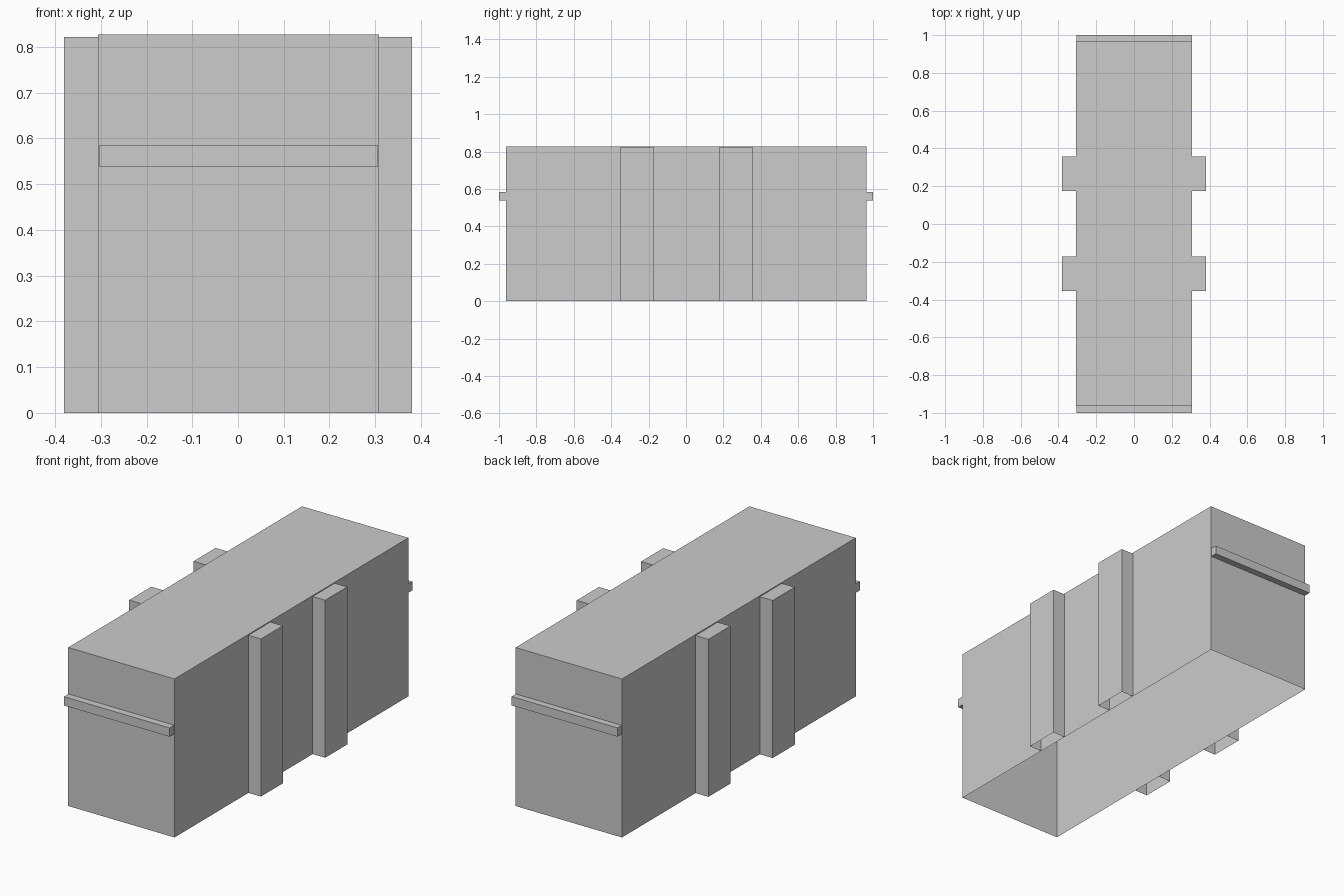
import bpy
import bmesh

cube = bpy.data.objects.get("Cube")
if cube:
    bpy.data.objects.remove(cube, do_unlink=True)

# Single plain grey material
grey = bpy.data.materials.new("mid_grey")
grey.use_nodes = True
grey.diffuse_color = (0.604, 0.604, 0.604, 1)
grey.node_tree.nodes["Principled BSDF"].inputs["Base Color"].default_value = (0.604, 0.604, 0.604, 1)


def box(name, low, high, open_bottom=False):
    """Axis-aligned box between two corners, optionally without its underside."""
    centre = [(a + b) / 2 for a, b in zip(low, high)]
    bpy.ops.mesh.primitive_cube_add(size=1, location=centre)
    obj = bpy.context.object
    obj.name = name
    obj.scale = [b - a for a, b in zip(low, high)]
    bpy.ops.object.transform_apply(location=True, rotation=False, scale=True)
    obj.data.materials.append(grey)
    if open_bottom:
        bm = bmesh.new()
        bm.from_mesh(obj.data)
        under = [f for f in bm.faces if f.normal.z < -0.5]
        bmesh.ops.delete(bm, geom=under, context="FACES")
        bm.to_mesh(obj.data)
        bm.free()


LEFT, RIGHT = 0.308, -0.306
FRONT, BACK = -0.963, 0.965

# Main shell, open underneath
box("body", (RIGHT, FRONT, 0), (LEFT, BACK, 0.827), open_bottom=True)

# Upright ribs, two on each long side, open underneath
for end, y in (("front", -0.263), ("back", 0.267)):
    for side, x0, x1 in (("left", LEFT, 0.38), ("right", -0.38, RIGHT)):
        box(f"{end}_{side}_rib", (x0, y - 0.091, 0), (x1, y + 0.091, 0.822), open_bottom=True)

# Horizontal bar across each end
for end, y0, y1 in (("front", -1, FRONT), ("back", BACK, 1)):
    box(f"{end}_bar", (-0.304, y0, 0.539), (0.306, y1, 0.585))
